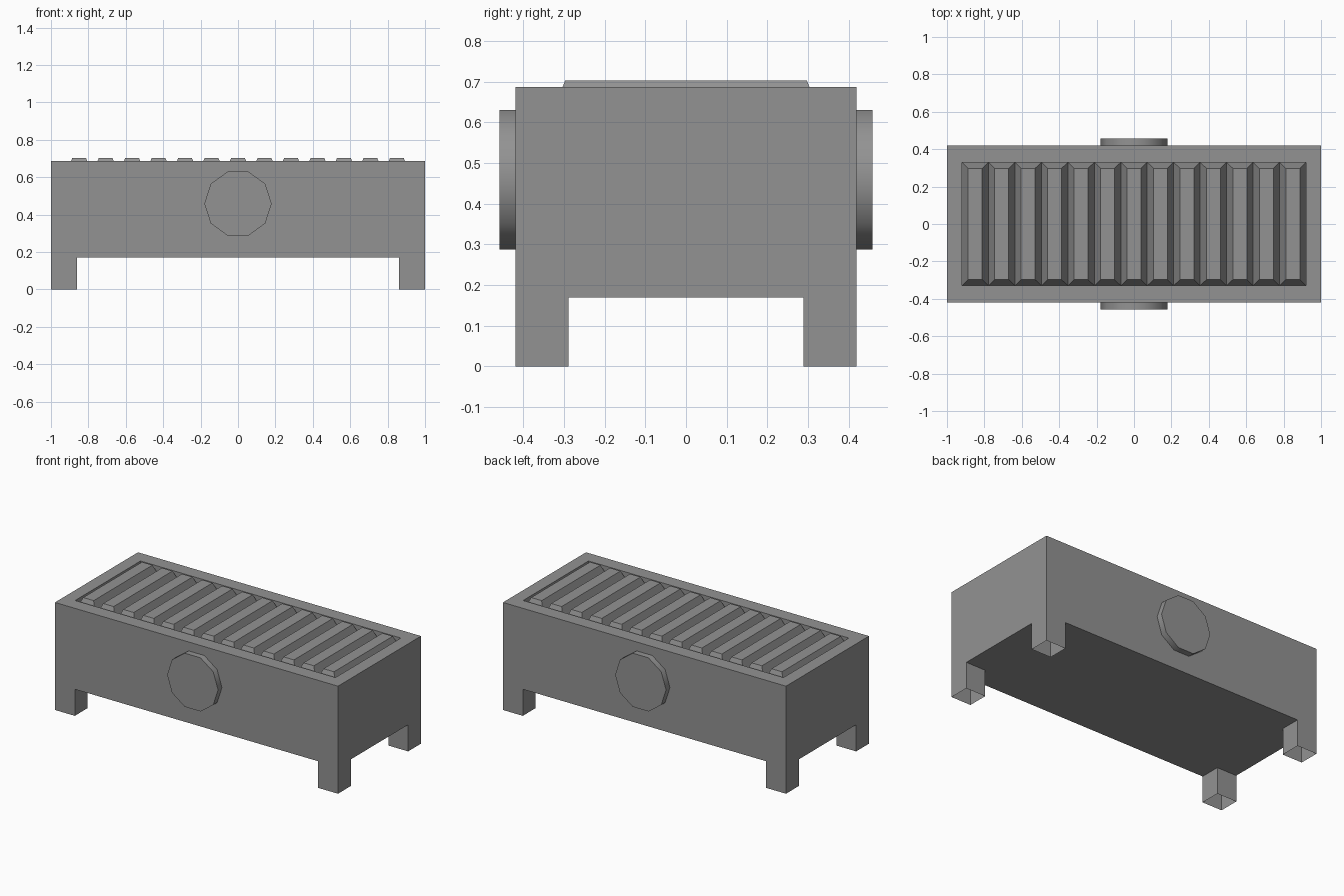
import bpy, bmesh, math
from mathutils import Matrix

if "Cube" in bpy.data.objects:
    bpy.data.objects.remove(bpy.data.objects["Cube"])

W, D = 1.0, 0.419            # body half sizes
LX, LY, LEG_H = 0.86, 0.289, 0.17
TOP, FLOOR, SLAT_TOP = 0.687, 0.62, 0.702
RX, RY = 0.92, 0.33          # recess half sizes

# Dark grey metal
metal = bpy.data.materials.new("dark_grey")
metal.diffuse_color = (0.29, 0.29, 0.29, 1)
metal.use_nodes = True
metal.node_tree.nodes["Principled BSDF"].inputs["Base Color"].default_value = metal.diffuse_color


def rect(bm, x0, x1, y0, y1, z):
    return [bm.verts.new(p) for p in ((x0, y0, z), (x1, y0, z), (x1, y1, z), (x0, y1, z))]


def band(bm, a, b):
    for i in range(4):
        j = (i + 1) % 4
        bm.faces.new((a[i], a[j], b[j], b[i]))


def finish(bm, name):
    bmesh.ops.remove_doubles(bm, verts=bm.verts, dist=1e-5)
    mesh = bpy.data.meshes.new(name)
    bm.to_mesh(mesh)
    bm.free()
    mesh.materials.append(metal)
    obj = bpy.data.objects.new(name, mesh)
    bpy.context.collection.objects.link(obj)
    return obj


# Body shell: walls, rim and recess walls
bm = bmesh.new()
wall_low = rect(bm, -W, W, -D, D, LEG_H)
wall_top = rect(bm, -W, W, -D, D, TOP)
rim = rect(bm, -RX, RX, -RY, RY, TOP)
recess = rect(bm, -RX, RX, -RY, RY, FLOOR)
for a, b in ((wall_low, wall_top), (wall_top, rim), (rim, recess)):
    band(bm, a, b)
# Underside, leaving the leg corners open
for x0, x1, y in ((-LX, LX, D), (-W, -LX, LY), (LX, W, LY)):
    bm.faces.new(reversed(rect(bm, x0, x1, -y, y, LEG_H)))
# Hollow legs, open at the bottom
for x0, x1 in ((-W, -LX), (LX, W)):
    for y0, y1 in ((-D, -LY), (LY, D)):
        band(bm, rect(bm, x0, x1, y0, y1, 0), rect(bm, x0, x1, y0, y1, LEG_H))
finish(bm, "body_with_legs")

# Grate: thirteen tapered slats side by side
bm = bmesh.new()
COUNT = 13
pitch = 2 * RX / COUNT
for i in range(COUNT):
    x = -RX + pitch * (i + 0.5)
    low = rect(bm, x - pitch / 2, x + pitch / 2, -RY, RY, FLOOR)
    high = rect(bm, x - 0.037, x + 0.037, -0.297, 0.297, SLAT_TOP)
    band(bm, low, high)
    bm.faces.new(high)
finish(bm, "grate_slats")

# Ten-sided knobs on front and back, with a corner on the horizontal axis
for name, side in (("front_knob", -1), ("back_knob", 1)):
    bm = bmesh.new()
    bmesh.ops.create_cone(bm, cap_ends=True, segments=10, radius1=0.18, radius2=0.18, depth=0.08)
    bm.verts.ensure_lookup_table()
    angle = math.atan2(bm.verts[0].co.y, bm.verts[0].co.x)
    bm.transform(Matrix.Translation((0, side * 0.418, 0.459))
                 @ Matrix.Rotation(math.pi / 2, 4, 'X') @ Matrix.Rotation(-angle, 4, 'Z'))
    knob = finish(bm, name)
    bpy.ops.object.select_all(action='DESELECT')
    knob.select_set(True)
    bpy.context.view_layer.objects.active = knob
    bpy.ops.object.shade_smooth_by_angle(angle=math.radians(50))
